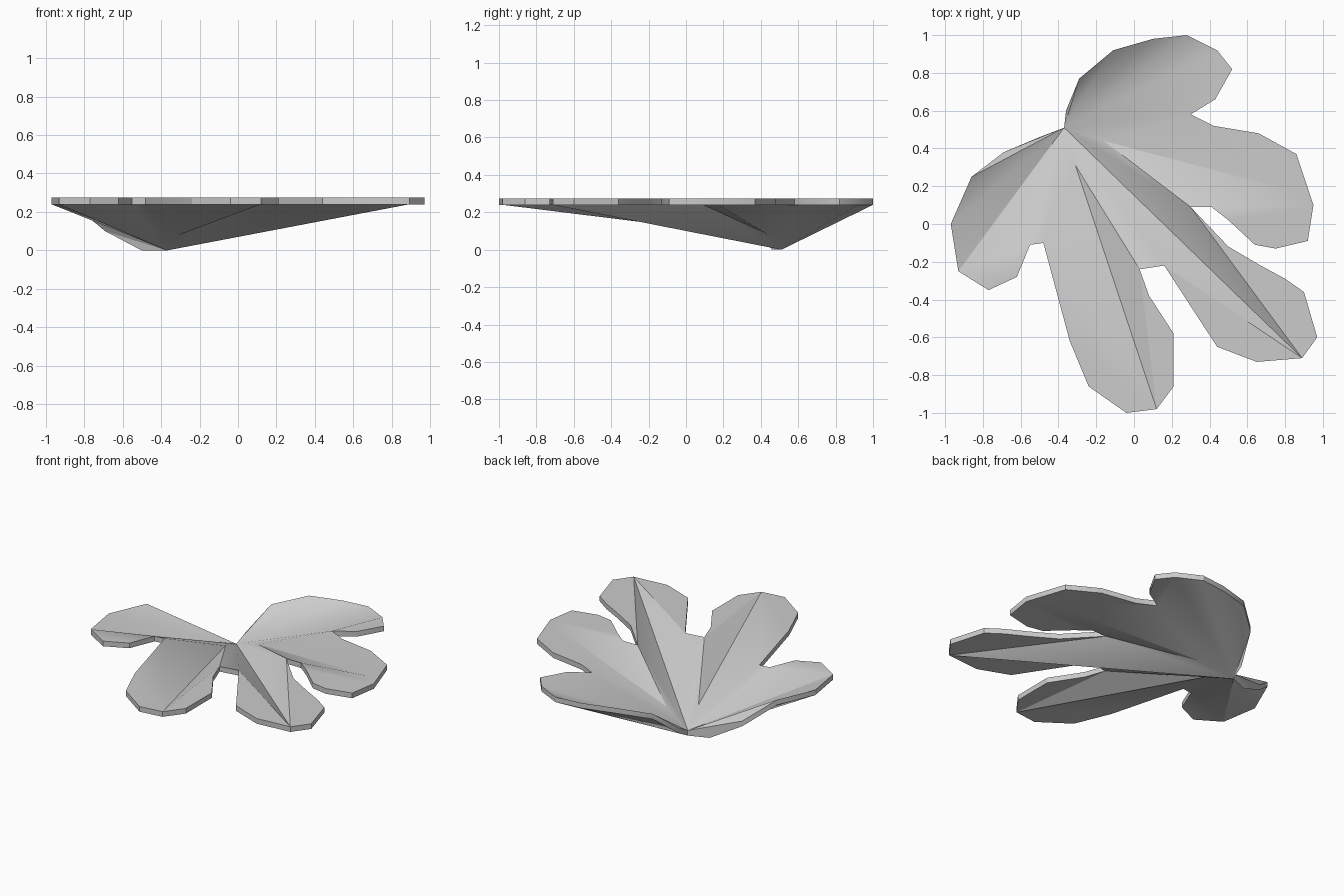
import bpy, bmesh

if "Cube" in bpy.data.objects:
    bpy.data.objects.remove(bpy.data.objects["Cube"])

RIM, THICK = 0.24, 0.035

# Leaf outline, clockwise from the stem point
outline = [
    (-.37, .51), (-.36, .6), (-.29, .77), (-.11, .92), (.1, .98), (.28, 1), (.44, .92),
    (.52, .82), (.43, .66), (.3, .58),
    (.42, .52), (.66, .48), (.86, .37), (.95, .1), (.92, -.09), (.75, -.13), (.64, -.11),
    (.5, .02), (.41, .09), (.3, .09),
    (.5, -.12), (.67, -.22), (.8, -.29), (.9, -.36), (.97, -.6), (.89, -.71), (.65, -.73),
    (.44, -.65), (.16, -.22), (.03, -.24),
    (.08, -.38), (.21, -.58), (.21, -.86), (.12, -.98), (-.04, -1), (-.24, -.86), (-.34, -.62),
    (-.48, -.1), (-.55, -.11),
    (-.62, -.28), (-.77, -.35), (-.93, -.25), (-.97, 0), (-.86, .25), (-.69, .38), (-.5, .46)]
# Points near the stem that sit below the rim
low = {0: 0, 1: .05, 2: .19, 44: .1, 45: 0}

bm = bmesh.new()
v = [bm.verts.new((x, y, low.get(i, RIM))) for i, (x, y) in enumerate(outline)]
# Inner crease points
fork_a, crease_end, fork_b = 46, 47, 48
for p in ((-.16, .44, .08), (.86, .17, RIM), (-.31, .31, .08)):
    v.append(bm.verts.new(p))


def face(*ids):
    bm.faces.new([v[i] for i in reversed(ids)])


def fan(a, b):
    for i in range(a, b):
        face(0, i, i + 1)


def lobe_edge(a, b, *extra):
    face(*range(a, b + 1), *extra)


# Curved outer sides of the two end lobes
fan(1, 6)
fan(41, 45)
# Flat lobe margins
for a, b in ((6, 9), (19, 25), (25, 28), (29, 33), (33, 37), (38, 41)):
    lobe_edge(a, b)
lobe_edge(9, 13, crease_end)
lobe_edge(13, 18, crease_end)
# Sloping panels between the creases and the notches
for tri in ((0, 6, 9), (0, 9, fork_a), (fork_a, 9, crease_end), (fork_a, crease_end, 18),
            (fork_a, 18, 19), (0, fork_a, 19), (0, 19, 25), (0, 25, 28), (0, 28, 29),
            (0, 29, fork_b), (fork_b, 29, 33), (fork_b, 33, 37), (0, fork_b, 37),
            (0, 37, 38), (0, 38, 41)):
    face(*tri)

# Straight-up thickness
res = bmesh.ops.extrude_face_region(bm, geom=bm.faces[:], use_keep_orig=True)
top = [g for g in res["geom"] if isinstance(g, bmesh.types.BMVert)]
bmesh.ops.translate(bm, verts=top, vec=(0, 0, THICK))
bmesh.ops.recalc_face_normals(bm, faces=bm.faces[:])

mesh = bpy.data.meshes.new("leaf")
bm.to_mesh(mesh)
bm.free()
leaf = bpy.data.objects.new("leaf", mesh)
bpy.context.collection.objects.link(leaf)
bpy.context.view_layer.objects.active = leaf
leaf.select_set(True)
bpy.ops.object.shade_smooth_by_angle(angle=0.52)
